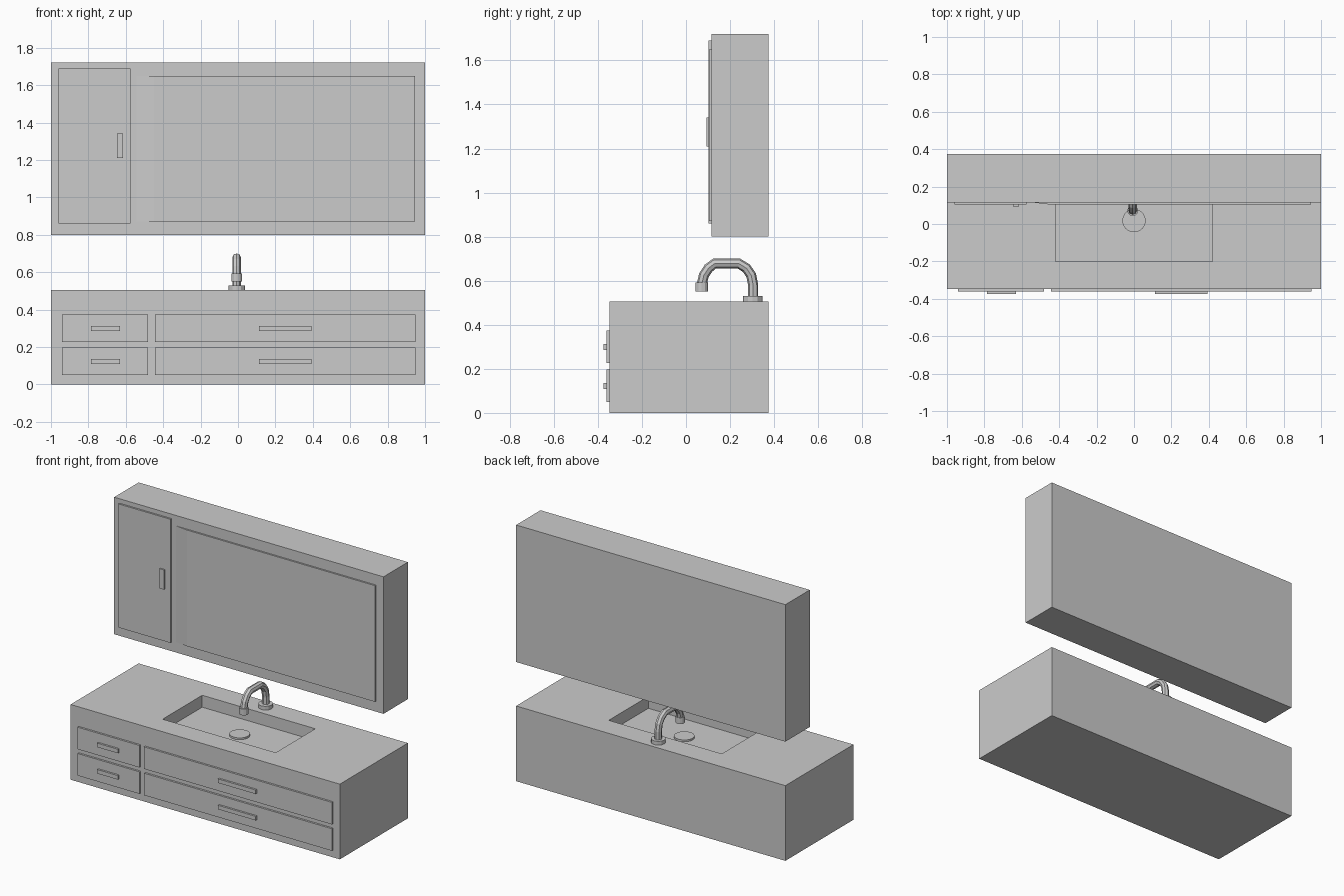
import bpy, bmesh
from mathutils import Vector

if "Cube" in bpy.data.objects:
    bpy.data.objects.remove(bpy.data.objects["Cube"])


def finish(name, bm):
    bmesh.ops.recalc_face_normals(bm, faces=bm.faces)
    mesh = bpy.data.meshes.new(name)
    bm.to_mesh(mesh)
    bm.free()
    obj = bpy.data.objects.new(name, mesh)
    bpy.context.collection.objects.link(obj)
    return obj


def box_bm(lo, hi):
    lo, hi = Vector(lo), Vector(hi)
    bm = bmesh.new()
    bmesh.ops.create_cube(bm, size=1)
    for v in bm.verts:
        v.co = (lo + hi) / 2 + v.co * (hi - lo)
    return bm


def box(name, lo, hi):
    return finish(name, box_bm(lo, hi))


def cylinder(name, x, y, z0, z1, r, sides, r_top=None):
    bm = bmesh.new()
    bmesh.ops.create_cone(bm, cap_ends=True, segments=sides, radius1=r,
                          radius2=r_top or r, depth=z1 - z0)
    bmesh.ops.translate(bm, verts=bm.verts, vec=(x, y, (z0 + z1) / 2))
    return finish(name, bm)


FRONT, BACK, TOP = -0.348, 0.374, 0.505

# Vanity body with the basin sunk into its top face
bm = box_bm((-1, FRONT, 0), (1, BACK, TOP))
bm.normal_update()
top = max(bm.faces, key=lambda f: f.calc_center_median().z)
mid = top.calc_center_median()
bmesh.ops.inset_region(bm, faces=[top], thickness=0.1)
for v in top.verts:
    v.co.x = 0.42 if v.co.x > mid.x else -0.42
    v.co.y = 0.22 if v.co.y > mid.y else -0.20
floor = bmesh.ops.extrude_face_region(bm, geom=[top])
bmesh.ops.translate(bm, vec=(0, 0, -0.08),
                    verts=[g for g in floor["geom"] if isinstance(g, bmesh.types.BMVert)])
if top.is_valid:
    bmesh.ops.delete(bm, geom=[top], context='FACES_ONLY')
finish("vanity_body", bm)

# Drain
cylinder("drain", 0, 0.018, 0.42, 0.437, 0.062, 32)

# Drawers and their handles
for row, z in (("lower", 0.049), ("upper", 0.226)):
    for side, x0, x1, h0, h1 in (("left", -0.94, -0.48, -0.785, -0.63),
                                 ("right", -0.445, 0.95, 0.113, 0.393)):
        box(f"{row}_{side}_drawer", (x0, -0.361, z), (x1, FRONT + 0.005, z + 0.148))
        box(f"{row}_{side}_drawer_handle", (h0, -0.374, z + 0.06), (h1, -0.355, z + 0.087))

# Wall cabinet, door and door handle
box("wall_cabinet", (-1, 0.115, 0.80), (1, BACK, 1.72))
box("cabinet_door", (-0.96, 0.103, 0.86), (-0.575, 0.12, 1.69))
box("cabinet_door_handle", (-0.648, 0.093, 1.21), (-0.615, 0.11, 1.342))

# Mirror panel, left edge tapering into the cabinet face
bm = bmesh.new()
profile = [(-0.55, 0.116), (-0.45, 0.104), (0.945, 0.104), (0.945, 0.12), (-0.55, 0.12)]
face = bm.faces.new([bm.verts.new((x, y, 0.87)) for x, y in profile])
ext = bmesh.ops.extrude_face_region(bm, geom=[face])
bmesh.ops.translate(bm, vec=(0, 0, 0.78),
                    verts=[g for g in ext["geom"] if isinstance(g, bmesh.types.BMVert)])
finish("mirror_panel", bm)

# Faucet base and nozzle
FX = -0.007
cylinder("faucet_base", FX, 0.303, 0.50, 0.53, 0.045, 12)
cylinder("faucet_nozzle", FX, 0.071, 0.55, 0.592, 0.029, 12)

# Faucet spout: faceted tube along a bent path
path = [(0.305, 0.51), (0.305, 0.58), (0.296, 0.625), (0.274, 0.657), (0.24, 0.678),
        (0.13, 0.678), (0.102, 0.657), (0.081, 0.625), (0.072, 0.585), (0.072, 0.56)]
curve = bpy.data.curves.new("faucet_spout", 'CURVE')
curve.dimensions = '3D'
curve.bevel_depth = 0.023
curve.bevel_resolution = 2
curve.use_fill_caps = True
spline = curve.splines.new('POLY')
spline.points.add(len(path) - 1)
spline.use_smooth = False
for p, (y, z) in zip(spline.points, path):
    p.co = (FX, y, z, 1)
spout = bpy.data.objects.new("faucet_spout", curve)
bpy.context.collection.objects.link(spout)
bpy.context.view_layer.objects.active = spout
spout.select_set(True)
bpy.ops.object.convert(target='MESH')
